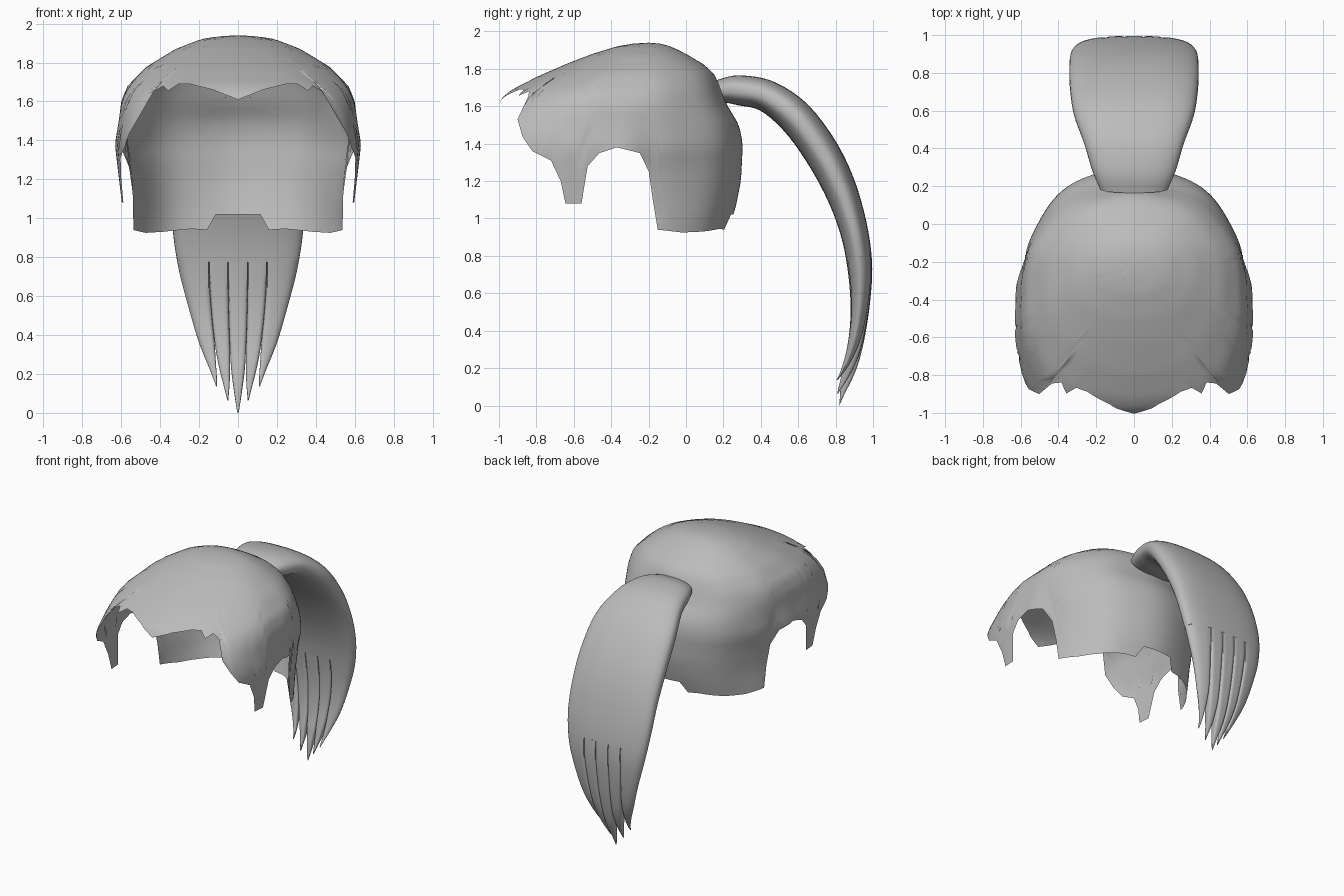
import bpy, bmesh, math
from math import sin, cos, pi, atan2

if "Cube" in bpy.data.objects:
    bpy.data.objects.remove(bpy.data.objects["Cube"])

mat = bpy.data.materials.new("hair_grey")
mat.diffuse_color = (0.5, 0.5, 0.5, 1)
mat.use_nodes = True
mat.node_tree.nodes["Principled BSDF"].inputs["Base Color"].default_value = mat.diffuse_color


def interp(table, x):
    """Piecewise linear lookup in a list of (key, value), ascending keys."""
    if x <= table[0][0]:
        return table[0][1]
    for (a, va), (b, vb) in zip(table, table[1:]):
        if x <= b:
            return va + (vb - va) * (x - a) / (b - a)
    return table[-1][1]


def spow(v, e):
    return math.copysign(abs(v) ** e, v)


def loft(name, rows, closed, mirror=False, cap_end=False):
    """Skin a list of equally long point rows."""
    bm = bmesh.new()
    vs = [[bm.verts.new(p) for p in row] for row in rows]
    n = len(rows[0])
    for r0, r1 in zip(vs, vs[1:]):
        for i in range(n if closed else n - 1):
            j = (i + 1) % n
            bm.faces.new((r0[i], r0[j], r1[j], r1[i]))
    if cap_end:
        bm.faces.new(vs[-1])
    bmesh.ops.remove_doubles(bm, verts=bm.verts, dist=0.0002)
    bmesh.ops.recalc_face_normals(bm, faces=bm.faces)
    top = max(bm.faces, key=lambda f: f.calc_center_median().z)
    if not closed and top.normal.z < 0:
        bmesh.ops.reverse_faces(bm, faces=bm.faces)
    me = bpy.data.meshes.new(name)
    bm.to_mesh(me)
    bm.free()
    me.materials.append(mat)
    ob = bpy.data.objects.new(name, me)
    bpy.context.collection.objects.link(ob)
    bpy.context.view_layer.objects.active = ob
    ob.select_set(True)
    bpy.ops.object.shade_smooth_by_angle(angle=math.radians(60))
    ob.select_set(False)
    if mirror:
        m = ob.modifiers.new("mirror", 'MIRROR')
        m.use_clip = True
    return ob


# --- Hair cap: half width, front, back and centre by height
width = [(.93, .56), (1.08, .595), (1.25, .615), (1.38, .63), (1.5, .61), (1.6, .6),
         (1.68, .57), (1.78, .47), (1.87, .32), (1.92, .19), (1.935, .1), (1.94, 0)]
rear_scale = [(.93, 1), (1.08, .92), (1.25, .91), (1.5, .96), (1.7, 1)]
front = [(1.5, -1.06), (1.61, -1), (1.65, -.975), (1.69, -.925), (1.76, -.79), (1.83, -.63),
         (1.88, -.5), (1.92, -.37), (1.935, -.28), (1.94, -.2)]
back = [(.93, .22), (1.05, .26), (1.2, .29), (1.4, .3), (1.5, .28), (1.6, .22), (1.7, .18),
        (1.77, .15), (1.82, .1), (1.88, 0), (1.92, -.08), (1.935, -.14), (1.94, -.2)]
centre = [(1.68, -.35), (1.78, -.3), (1.88, -.25), (1.94, -.2)]
square = [(1.45, 3.7), (1.69, 2.4), (1.82, 2.05)]

# Ragged hem from front middle round to back middle
hem_points = [(0, -1, 1.61), (.13, -.97, 1.66), (.25, -.9, 1.69), (.31, -.88, 1.69),
              (.34, -.87, 1.655), (.4, -.86, 1.68), (.44, -.85, 1.65), (.52, -.92, 1.53),
              (.55, -.87, 1.44), (.57, -.81, 1.36), (.6, -.72, 1.31), (.6, -.67, 1.2),
              (.6, -.65, 1.08), (.6, -.56, 1.08), (.6, -.52, 1.28), (.61, -.46, 1.35),
              (.62, -.37, 1.38), (.58, -.25, 1.35), (.55, -.2, 1.25), (.53, -.18, 1.1),
              (.54, -.15, .94), (.5, 0, .925), (.4, .1, .93), (.25, .2, .945),
              (.16, .21, .94), (.11, .22, 1.02), (0, .22, 1.02)]
hem = [(atan2(x, -(y + .35)), z) for x, y, z in hem_points]
hem.sort()


def cap_point(phi, z):
    c, w = interp(centre, z), interp(width, z)
    ahead = cos(phi) > 0
    d = c - interp(front, z) if ahead else interp(back, z) - c
    if w < 1e-4 or d < 1e-4:
        return (0, -.2, z)
    n = interp(square, z) if ahead else 2.2
    k = min(1, max(0, -cos(phi) / .3))
    w *= 1 + (interp(rear_scale, z) - 1) * k * k * (3 - 2 * k)
    r = (abs(sin(phi) / w) ** n + abs(cos(phi) / d) ** n) ** (-1 / n)
    r *= 1 + .006 * cos(10 * phi) * min(1, (1.94 - z) * 4)
    return (r * sin(phi), c - r * cos(phi), z)


angles = []
for (a, _), (b, _) in zip(hem, hem[1:]):
    k = max(1, round((b - a) / .05))
    angles += [a + (b - a) * i / k for i in range(k)]
angles.append(pi)
ROWS = 26
rows = [[cap_point(a, 1.94 - (1.94 - interp(hem, a)) * (j / ROWS) ** 1.6) for a in angles]
        for j in range(ROWS + 1)]
loft("hair_cap", rows, False, mirror=True)

# --- Ponytail stations: outer y, z, inner y, z, half width
stations = [(.165, 1.74, .21, 1.62, .18), (.28, 1.765, .28, 1.605, .22),
            (.46, 1.735, .4, 1.575, .265), (.64, 1.62, .535, 1.455, .32),
            (.79, 1.43, .665, 1.27, .34), (.895, 1.22, .765, 1.08, .342),
            (.965, .98, .83, .9, .335), (.995, .76, .865, .72, .305),
            (.985, .56, .88, .53, .255), (.955, .36, .87, .35, .2),
            (.915, .2, .84, .2, .15), (.87, .08, .815, .1, .125), (.83, 0, .81, 0, .11)]


def station(t):
    """Smooth (Catmull-Rom) interpolation of the stations."""
    last = len(stations) - 1
    i = min(int(t), last - 1)
    f = t - i
    p = [stations[min(max(i + k, 0), last)] for k in (-1, 0, 1, 2)]
    return [.5 * (2 * b + (c - a) * f + (2 * a - 5 * b + 4 * c - d) * f * f
                  + (3 * b - a - 3 * c + d) * f ** 3) for a, b, c, d in zip(*p)]


def tail_point(t, u, h, shift=0):
    yo, zo, yi, zi, w = station(t)
    return (u * w, (yo + yi) / 2 + h * (yo - yi) / 2 - shift, (zo + zi) / 2 + h * (zo - zi) / 2)


SPLIT, P = 6.7, 2.5
ring = [2 * pi * i / 48 for i in range(48)]
loft("ponytail", [[tail_point(SPLIT * j / 34, spow(cos(a), 2 / P), spow(sin(a), 2 / P))
                   for a in ring] for j in range(35)], True)

# --- Five pointed strands continuing the ponytail
bounds0 = [-1, -.47, -.16, .16, .47, 1]
bounds1 = [-1, -.64, -.23, .23, .64, 1]
ends = [10.55, 11.25, 12, 11.25, 10.55]
bends = [.05, .025, 0, .025, .05]
for s in range(5):
    rows = []
    for j in range(25):
        f = j / 24
        t = SPLIT + (ends[s] - SPLIT) * f
        g = min(1, (t - SPLIT) / 3.2)
        lo, hi = (bounds0[k] + (bounds1[k] - bounds0[k]) * g for k in (s, s + 1))
        mid, half = (lo + hi) / 2, (hi - lo) / 2
        taper = 1 - .9 * max(0, (f - .55) / .45) ** 1.5
        e = .12 + .6 * f
        row = []
        for i in range(32):
            # spread points along the flat sides of a rounded square
            a = 2 * pi * i / 32
            ca, sa = cos(a), sin(a)
            r = (abs(ca) ** (2 / e) + abs(sa) ** (2 / e)) ** (-e / 2)
            u = mid + half * ca * r
            env = max(0, 1 - abs(u) ** P) ** (1 / P)
            row.append(tail_point(t, mid + (u - mid) * taper, sa * r * env * taper,
                                  bends[s] * f ** 3))
        rows.append(row)
    loft("strand_%d" % (s + 1), rows, True, cap_end=True)
